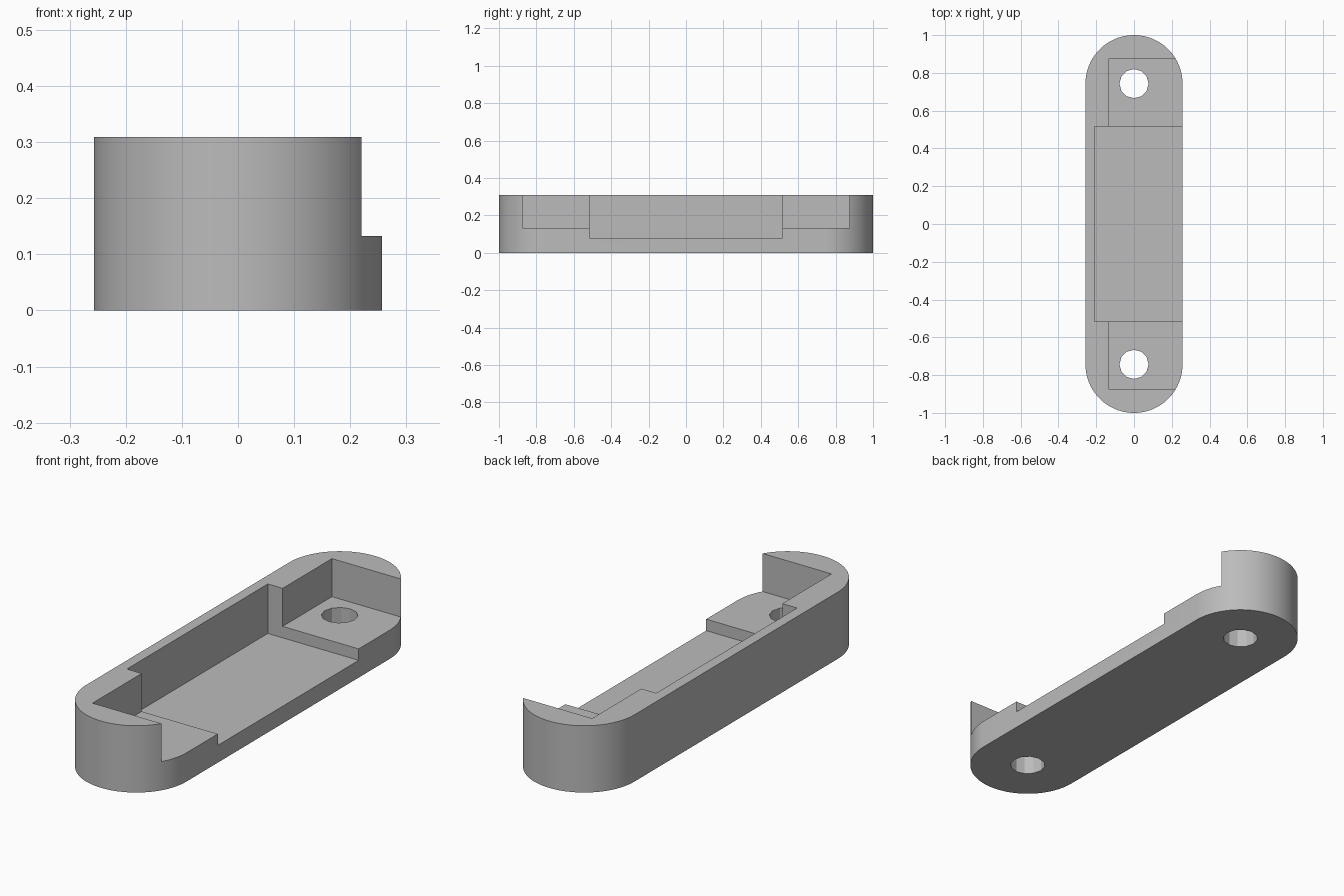
import bpy, bmesh, math

cube = bpy.data.objects.get("Cube")
if cube:
    bpy.data.objects.remove(cube, do_unlink=True)

RADIUS, HEIGHT = 0.257, 0.309
END_Y = 1 - RADIUS
LEDGE_Z, FLOOR_Z = 0.133, 0.08

grey = bpy.data.materials.new("light grey")
grey.use_nodes = True
colour = (0.5, 0.5, 0.5, 1)
grey.diffuse_color = colour
grey.node_tree.nodes["Principled BSDF"].inputs["Base Color"].default_value = colour


def prism(name, outline, z0, z1):
    """Extrude a closed outline from z0 up to z1."""
    bm = bmesh.new()
    face = bm.faces.new([bm.verts.new((x, y, z0)) for x, y in outline])
    top = bmesh.ops.extrude_face_region(bm, geom=[face])["geom"]
    bmesh.ops.translate(bm, vec=(0, 0, z1 - z0),
                        verts=[v for v in top if isinstance(v, bmesh.types.BMVert)])
    bmesh.ops.recalc_face_normals(bm, faces=bm.faces)
    mesh = bpy.data.meshes.new(name)
    bm.to_mesh(mesh)
    bm.free()
    mesh.materials.append(grey)
    obj = bpy.data.objects.new(name, mesh)
    bpy.context.collection.objects.link(obj)
    return obj


def arc(cy, r, start, sweep, steps):
    return [(r * math.cos(start + sweep * i / steps),
             cy + r * math.sin(start + sweep * i / steps)) for i in range(steps + 1)]


def open_slot(name, x0, half_y, z0):
    """Rectangular recess open to the top and the left side."""
    return prism(name, [(x0, -half_y), (0.5, -half_y), (0.5, half_y), (x0, half_y)], z0, 0.5)


# Round-ended block
outline = arc(END_Y, RADIUS, 0, math.pi, 48) + arc(-END_Y, RADIUS, math.pi, math.pi, 48)
body = prism("housing", outline, 0, HEIGHT)

# Shallow ledge recess, deeper central pocket and a screw hole at each end
cutters = [open_slot("ledge_cutter", -0.132, 0.875, LEDGE_Z),
           open_slot("pocket_cutter", -0.208, 0.515, FLOOR_Z)]
for side, sign in (("back", 1), ("front", -1)):
    ring = arc(sign * END_Y, 0.077, 0, math.tau, 12)[:-1]
    cutters.append(prism(side + "_hole_cutter", ring, -0.1, 0.5))

for cutter in cutters:
    cutter.hide_render = True
    mod = body.modifiers.new(cutter.name, 'BOOLEAN')
    mod.operation = 'DIFFERENCE'
    mod.solver = 'EXACT'
    mod.object = cutter

# Bake the cuts and drop the helpers
bpy.context.view_layer.update()
cut_mesh = bpy.data.meshes.new_from_object(
    body.evaluated_get(bpy.context.evaluated_depsgraph_get()))
body.modifiers.clear()
body.data = cut_mesh
for cutter in cutters:
    bpy.data.objects.remove(cutter, do_unlink=True)

# Smooth the round ends only
bpy.ops.object.select_all(action='DESELECT')
body.select_set(True)
bpy.context.view_layer.objects.active = body
bpy.ops.object.shade_smooth_by_angle(angle=math.radians(20))
